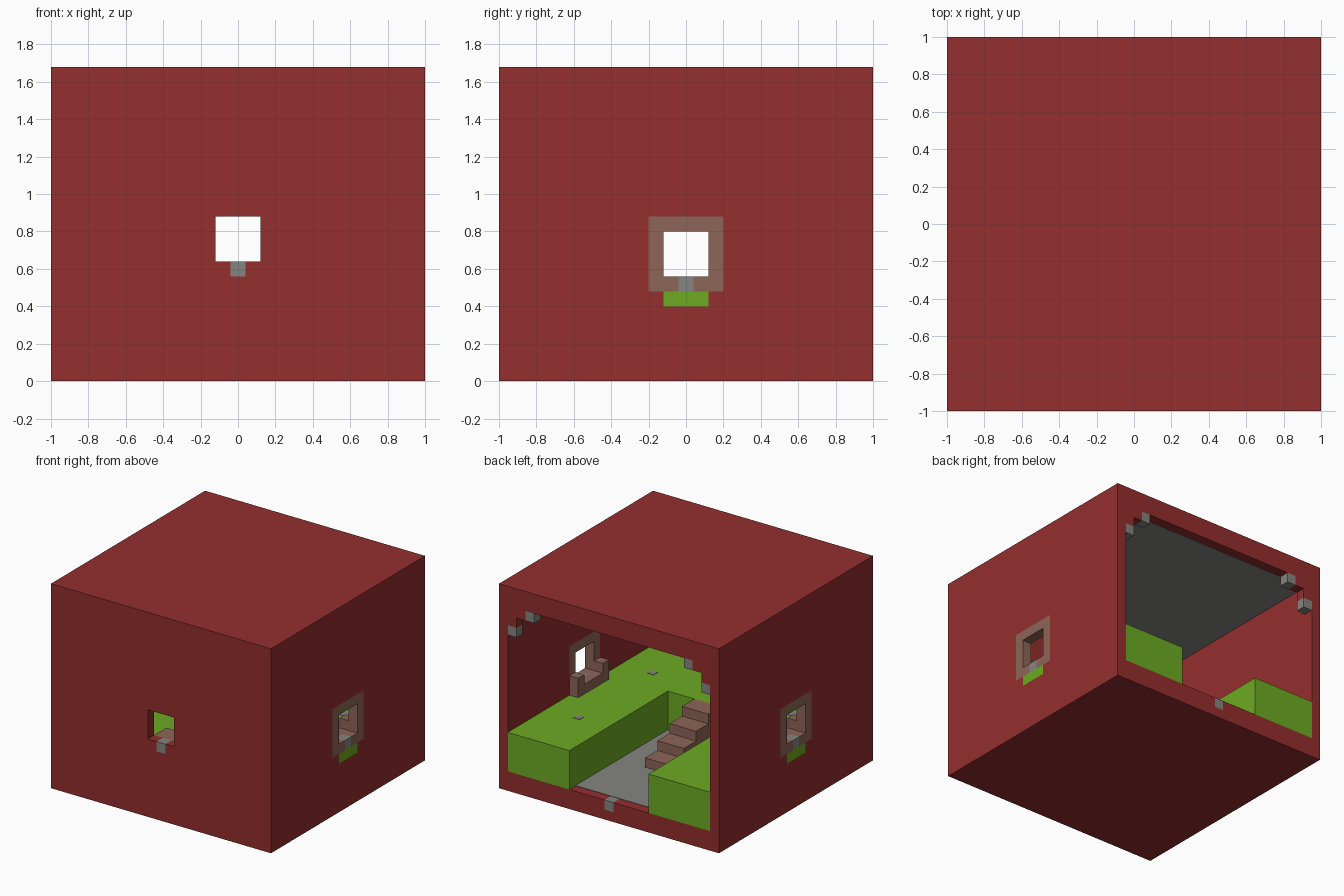
import bpy
import bmesh

if "Cube" in bpy.data.objects:
    bpy.data.objects.remove(bpy.data.objects["Cube"])


def material(name, rgb):
    def linear(c):
        c /= 255
        return ((c + 0.055) / 1.055) ** 2.4 if c > 0.04 else c / 12.92
    colour = (*[linear(c) for c in rgb], 1)
    m = bpy.data.materials.new(name)
    m.use_nodes = True
    m.diffuse_color = colour
    bsdf = next(n for n in m.node_tree.nodes if n.type == "BSDF_PRINCIPLED")
    bsdf.inputs["Base Color"].default_value = colour
    bsdf.inputs["Roughness"].default_value = 0.9
    return m


RED = material("brick red", (148, 46, 46))
BROWN = material("wood brown", (141, 101, 87))
GREEN = material("grass green", (108, 170, 34))
GREY = material("stone grey", (133, 133, 128))


def prism(name, points, place, lo, hi, mat):
    """Extrude a flat outline from lo to hi; place maps (a, b, depth) to x, y, z."""
    bm = bmesh.new()
    rings = [[bm.verts.new(place(a, b, d)) for a, b in points] for d in (lo, hi)]
    bm.faces.new(rings[0])
    bm.faces.new(rings[1])
    n = len(points)
    for i in range(n):
        j = (i + 1) % n
        bm.faces.new((rings[0][i], rings[0][j], rings[1][j], rings[1][i]))
    bmesh.ops.recalc_face_normals(bm, faces=bm.faces)
    mesh = bpy.data.meshes.new(name)
    bm.to_mesh(mesh)
    bm.free()
    mesh.materials.append(mat)
    ob = bpy.data.objects.new(name, mesh)
    bpy.context.collection.objects.link(ob)
    return ob


def box(name, x, y, z, mat):
    corners = [(x[0], y[0]), (x[1], y[0]), (x[1], y[1]), (x[0], y[1])]
    return prism(name, corners, lambda a, b, d: (a, b, d), z[0], z[1], mat)


def cut(target, x, y, z):
    """Subtract a box from the target and discard the cutter."""
    cutter = box("cutter", x, y, z, target.data.materials[0])
    cutter.hide_render = True
    mod = target.modifiers.new("cut", "BOOLEAN")
    mod.operation = "DIFFERENCE"
    mod.solver = "EXACT"
    mod.object = cutter
    bpy.context.view_layer.objects.active = target
    bpy.ops.object.modifier_apply(modifier=mod.name)
    bpy.data.objects.remove(cutter)


def span(side, lo, hi):
    return tuple(sorted((side * lo, side * hi)))


U = 0.08                # block size
IN = 1 - U              # inner face of the walls
OUT = 1.1               # past the outer face
FLOOR, CEILING, SEAT = 2 * U, 19 * U, 6 * U
SIDES = ((1, "left"), (-1, "right"))

# House shell, open at the back, with a doorway in the front
shell = box("house_shell", (-1, 1), (-1, 1), (0, 21 * U), RED)
cut(shell, (-IN, IN), (-IN, OUT), (FLOOR, CEILING))
cut(shell, (-0.12, 0.12), (-OUT, -0.9), (0.64, 0.88))

# Door stone and threshold stone, let into the shell
cut(shell, (-0.04, 0.04), (-OUT, -0.9), (0.56, 0.65))
box("door_stone", (-0.04, 0.04), (-1, -IN), (0.56, 0.64), GREY)
cut(shell, (-0.04, 0.04), (IN, OUT), (U, 0.2))
box("threshold_stone", (-0.04, 0.04), (IN, 1), (U, FLOOR), GREY)

# Floor and ceiling linings
box("floor_lining", (-0.36, 0.36), (-0.28, IN), (FLOOR, FLOOR + 0.003), GREY)
box("ceiling_lining", (-IN, IN), (-IN, IN), (CEILING - 0.003, CEILING), GREY)

# Raised grass bank around three sides
bank = [(-IN, 1), (-IN, -IN), (IN, -IN), (IN, 1),
        (0.36, 1), (0.36, -0.28), (-0.36, -0.28), (-0.36, 1)]
prism("grass_bank", bank, lambda a, b, d: (a, b, d), FLOOR, SEAT, GREEN)

# Stairs from the floor up to the bank, as one stepped profile
steps = [(-0.28, FLOOR), (0.36, FLOOR)]
for i in range(4):
    top = FLOOR + (i + 1) * U
    steps += [(0.36 - 2 * U * i, top), (0.36 - 2 * U * (i + 1), top)]
prism("stairs", steps, lambda a, b, d: (d, a, b), -0.12, 0.12, BROWN)

# Two steps from the bank up to the doorway
box("door_step_upper", (-0.12, 0.12), (-IN, -0.76), (SEAT, 0.64), BROWN)
box("door_step_lower", (-0.12, 0.12), (-0.76, -0.6), (SEAT, 0.56), BROWN)

for s, side in SIDES:
    # Window frame let into the wall
    cut(shell, span(s, 0.9, OUT), (-0.2, 0.2), (0.48, 0.88))
    frame = box(side + "_window_frame", span(s, IN, 1), (-0.2, 0.2), (0.48, 0.88), BROWN)
    cut(frame, span(s, 0.9, OUT), (-0.12, 0.12), (0.56, 0.80))
    cut(frame, span(s, 0.9, OUT), (-0.04, 0.04), (0.4, 0.57))
    box(side + "_window_stone", span(s, IN, 1), (-0.04, 0.04), (0.48, 0.56), GREY)

    # Grass ledge below the window
    cut(shell, span(s, 0.9, OUT), (-0.12, 0.12), (0.40, 0.49))
    box(side + "_window_ledge", span(s, IN, 1), (-0.12, 0.12), (0.40, 0.48), GREEN)

    # Window seat with an arm at each end
    seat = [(-0.2, 0.48), (0.2, 0.48), (0.2, 0.64), (0.12, 0.64),
            (0.12, 0.56), (-0.12, 0.56), (-0.12, 0.64), (-0.2, 0.64)]
    prism(side + "_window_seat", seat, lambda a, b, d: (d, a, b),
          *span(s, 0.84, IN), BROWN)

    # Stepped corner of the back opening, with two stones
    corner = [(IN, CEILING), (0.76, CEILING), (0.76, 1.44),
              (0.84, 1.44), (0.84, 1.36), (IN, 1.36)]
    prism(side + "_opening_corner", corner, lambda a, b, d: (s * a, d, b), IN, 1, RED)
    box(side + "_lower_corner_stone", span(s, 0.84, IN), (IN, 1), (1.28, 1.36), GREY)
    box(side + "_upper_corner_stone", span(s, 0.68, 0.76), (IN, 1), (1.44, CEILING), GREY)

    # Small stones set in the grass
    for y, end in ((-0.48, "front"), (0.48, "back")):
        box(f"{side}_{end}_bank_stone", span(s, 0.61, 0.67), (y - 0.03, y + 0.03),
            (SEAT, SEAT + 0.003), GREY)
